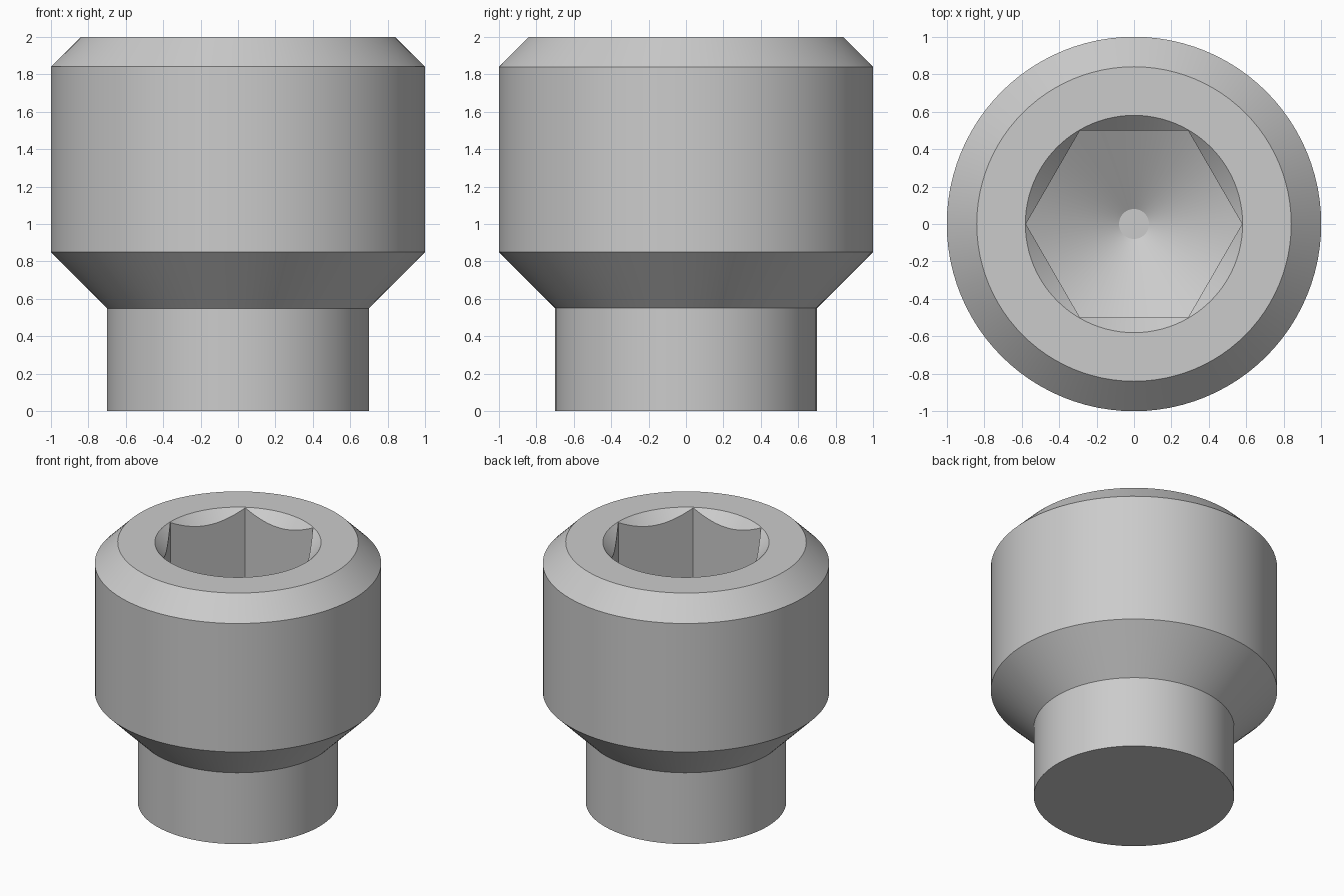
import bpy, bmesh, math

if "Cube" in bpy.data.objects:
    bpy.data.objects.remove(bpy.data.objects["Cube"], do_unlink=True)

SHANK_R, HEAD_R, TOP_R = 0.70, 1.0, 0.84
HEX_R = 0.5 / math.cos(math.pi / 6)   # one unit across the flats
SOCKET_Z = 1.25                       # where the drill cone starts
TIP_R = 0.08
TIP_Z = SOCKET_Z - (HEX_R - TIP_R) * math.tan(math.radians(30))

grey = bpy.data.materials.new("steel grey")
grey.use_nodes = True
colour = (0.6, 0.6, 0.6, 1)
grey.diffuse_color = colour
grey.node_tree.nodes["Principled BSDF"].inputs["Base Color"].default_value = colour


def lathe(name, profile, sides):
    """Closed solid of revolution from (radius, height) pairs, bottom to top."""
    bm = bmesh.new()
    rings = []
    for r, z in profile:
        angles = [2 * math.pi * i / sides for i in range(sides)]
        rings.append([bm.verts.new((r * math.cos(a), r * math.sin(a), z)) for a in angles])
    for low, high in zip(rings, rings[1:]):
        for i in range(sides):
            j = (i + 1) % sides
            bm.faces.new((low[i], low[j], high[j], high[i]))
    bm.faces.new(rings[0][::-1])
    bm.faces.new(rings[-1])
    mesh = bpy.data.meshes.new(name)
    bm.to_mesh(mesh)
    bm.free()
    mesh.materials.append(grey)
    obj = bpy.data.objects.new(name, mesh)
    bpy.context.collection.objects.link(obj)
    return obj


def combine(target, cutter, operation):
    """Apply a boolean and discard the cutter."""
    mod = target.modifiers.new(operation.title(), "BOOLEAN")
    mod.operation, mod.solver, mod.object = operation, "EXACT", cutter
    bpy.context.view_layer.objects.active = target
    bpy.ops.object.modifier_apply(modifier=mod.name)
    bpy.data.objects.remove(cutter, do_unlink=True)


# Turned body: shank, flared neck, head and top chamfer
screw = lathe("socket_screw", [(SHANK_R, 0), (SHANK_R, 0.55), (HEAD_R, 0.85),
                               (HEAD_R, 1.84), (TOP_R, 2)], 96)

# Countersink around the socket mouth
rim = HEX_R + 0.003
countersink = lathe("countersink", [(rim - 0.25, 1.75), (rim + 0.1, 2.1)], 96)
combine(screw, countersink, "DIFFERENCE")

# Hexagonal socket ending in a drilled cone
socket = lathe("hex_socket", [(HEX_R, 0.6), (HEX_R, 2.2)], 6)
drill = lathe("drill", [(TIP_R, TIP_Z), (HEX_R + 0.1, SOCKET_Z + 0.1 * math.tan(math.radians(30))),
                        (HEX_R + 0.1, 2.3)], 96)
combine(socket, drill, "INTERSECT")
combine(screw, socket, "DIFFERENCE")

# Smooth round surfaces, keeping machined edges sharp
bpy.ops.object.select_all(action="DESELECT")
screw.select_set(True)
bpy.context.view_layer.objects.active = screw
bpy.ops.object.shade_smooth_by_angle(angle=math.radians(25))
